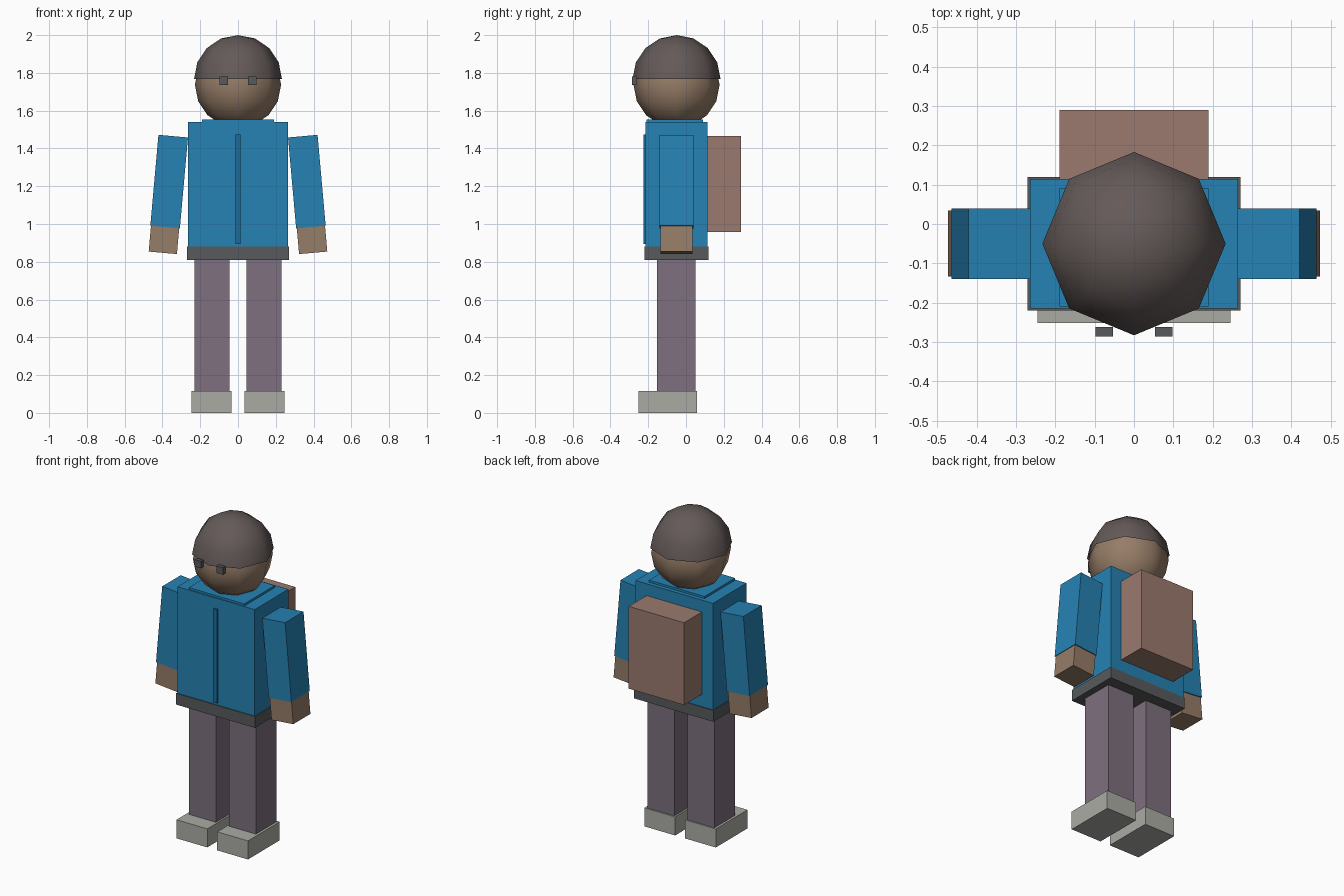
import bpy, bmesh, math
from mathutils import Vector, Matrix

if "Cube" in bpy.data.objects:
    bpy.data.objects.remove(bpy.data.objects["Cube"])


def material(name, r, g, b):
    m = bpy.data.materials.new(name)
    m.diffuse_color = (r, g, b, 1)
    m.use_nodes = True
    m.node_tree.nodes["Principled BSDF"].inputs["Base Color"].default_value = m.diffuse_color
    return m


BLUE = material("jacket_blue", 0.019, 0.223, 0.456)
SEAM = material("seam_blue", 0.013, 0.15, 0.32)
HAIR = material("hair_brown", 0.127, 0.102, 0.098)
SKIN = material("skin", 0.305, 0.205, 0.136)
PACK = material("pack_brown", 0.328, 0.195, 0.156)
TROUSER = material("trouser_mauve", 0.205, 0.162, 0.205)
SHOE = material("shoe_grey", 0.41, 0.41, 0.376)
DARK = material("dark_grey", 0.095, 0.1, 0.105)


def finish(name, bm, mat, smooth=False):
    me = bpy.data.meshes.new(name)
    bm.to_mesh(me)
    bm.free()
    for p in me.polygons:
        p.use_smooth = smooth
    me.materials.append(mat)
    ob = bpy.data.objects.new(name, me)
    bpy.context.collection.objects.link(ob)
    return ob


def box(name, x, y, z, mat):
    """Box from (min, max) ranges."""
    size = Vector([b - a for a, b in (x, y, z)])
    mid = Vector([(a + b) / 2 for a, b in (x, y, z)])
    bm = bmesh.new()
    bmesh.ops.create_cube(bm, size=1, matrix=Matrix.Translation(mid) @ Matrix.Diagonal((*size, 1)))
    return finish(name, bm, mat)


def ball(name, r, centre, mat, half=False):
    """Eight-sided smooth ball, or only its upper half."""
    bm = bmesh.new()
    bmesh.ops.create_uvsphere(bm, u_segments=8, v_segments=8, radius=r)
    if half:
        low = [v for v in bm.verts if v.co.z < -0.01]
        bmesh.ops.delete(bm, geom=low, context='VERTS')
    bmesh.ops.translate(bm, verts=bm.verts, vec=centre)
    return finish(name, bm, mat, True)


# Jacket, hem, collar, zip and backpack
box("jacket", (-0.265, 0.265), (-0.215, 0.115), (0.85, 1.54), BLUE)
box("hem", (-0.271, 0.271), (-0.22, 0.12), (0.81, 0.88), DARK)
box("collar", (-0.19, 0.19), (-0.21, 0.09), (1.50, 1.553), BLUE)
box("zip", (-0.013, 0.013), (-0.225, -0.205), (0.895, 1.475), SEAM)
box("backpack", (-0.19, 0.19), (0.112, 0.29), (0.957, 1.467), PACK)

# Head and hair cap
ball("head", 0.228, (0, -0.05, 1.737), SKIN)
ball("hair", 0.233, (0, -0.05, 1.767), HAIR, half=True)

# Paired parts on both sides
for side, s in (("right", 1), ("left", -1)):
    def span(a, b):
        return tuple(sorted((s * a, s * b)))

    box(side + "_leg", span(0.045, 0.23), (-0.153, 0.05), (0.1, 0.82), TROUSER)
    box(side + "_shoe", span(0.034, 0.245), (-0.252, 0.058), (0, 0.115), SHOE)
    box(side + "_eye", span(0.053, 0.098), (-0.286, -0.262), (1.737, 1.781), DARK)
    # Arm and hand hang from the shoulder with a slight outward tilt
    arm = box(side + "_arm", (-0.0785, 0.0785), (-0.14, 0.04), (-0.483, 0), BLUE)
    hand = box(side + "_hand", (-0.075, 0.075), (-0.134, 0.034), (-0.62, -0.47), SKIN)
    for ob in (arm, hand):
        ob.location = (s * 0.343, 0, 1.465)
        ob.rotation_euler = (0, -s * math.radians(5.1), 0)
